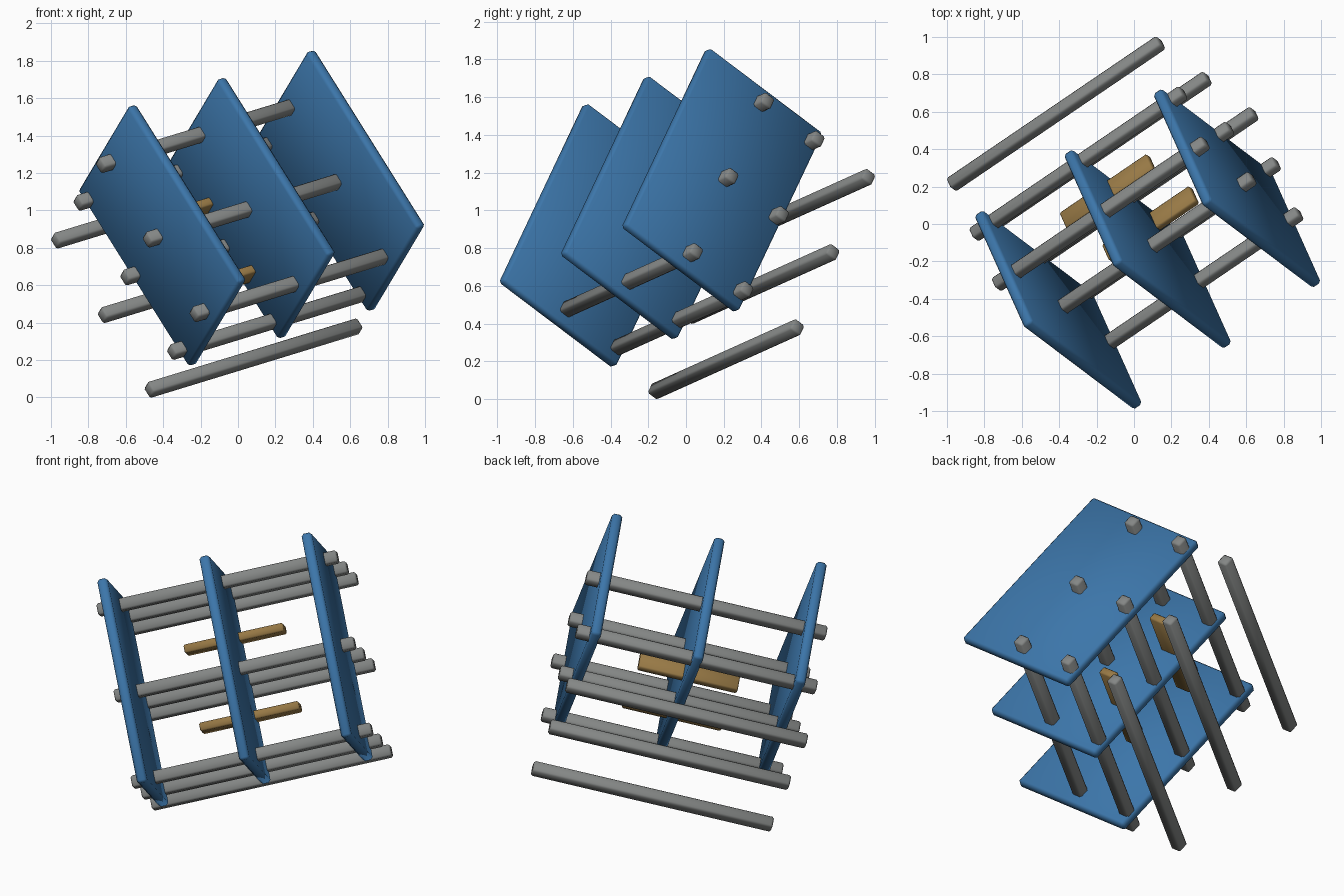
import bpy
from math import radians
from mathutils import Euler, Matrix, Vector

cube = bpy.data.objects.get("Cube")
if cube:
    bpy.data.objects.remove(cube, do_unlink=True)


def make_material(name, color):
    mat = bpy.data.materials.new(name)
    mat.use_nodes = True
    mat.diffuse_color = (*color, 1)
    mat.node_tree.nodes["Principled BSDF"].inputs["Base Color"].default_value = (*color, 1)
    return mat


blue = make_material("panel blue", (0.045, 0.18, 0.40))
grey = make_material("rod grey", (0.23, 0.24, 0.235))
gold = make_material("bar gold", (0.31, 0.19, 0.06))

# The whole rack is tilted: local x runs along the rods, y and z across the panels
tilt = Matrix.Translation((0.073, -0.134, 1.013)) @ Euler(
    (radians(-35.8), radians(-14.2), radians(34.2))).to_matrix().to_4x4()


def box(name, size, place, mat, bevel=0.01):
    """Bevelled box in the tilted frame."""
    bpy.ops.mesh.primitive_cube_add(size=1)
    obj = bpy.context.object
    obj.name = name
    obj.data.transform(Matrix.Diagonal((*size, 1)))
    obj.matrix_world = tilt @ Matrix.Translation(Vector(place))
    obj.data.materials.append(mat)
    mod = obj.modifiers.new("edge bevel", "BEVEL")
    mod.width = bevel
    mod.segments = 1
    bpy.ops.object.shade_smooth()
    return obj


# Three parallel panels
for label, x in (("left", 1), ("middle", 0), ("right", -1)):
    box(f"{label}_panel", (0.06, 0.8, 1.2), (x * 0.596, 0, 0), blue, 0.014)

# Three rows of rods: centre, panel edge and clear of the panels
for column, y in (("inner", 0), ("edge", 0.356), ("outer", 0.712)):
    for row, z in (("lower", -1), ("middle", 0), ("upper", 1)):
        box(f"{row}_{column}_rod", (1.4, 0.07, 0.07), (0, y, z * 0.507), grey)

# Two short flat bars through the middle panel
for row, z in (("lower", -1), ("upper", 1)):
    box(f"{row}_bar", (0.58, 0.11, 0.05), (0, 0.29, z * 0.23), gold, 0.008)
